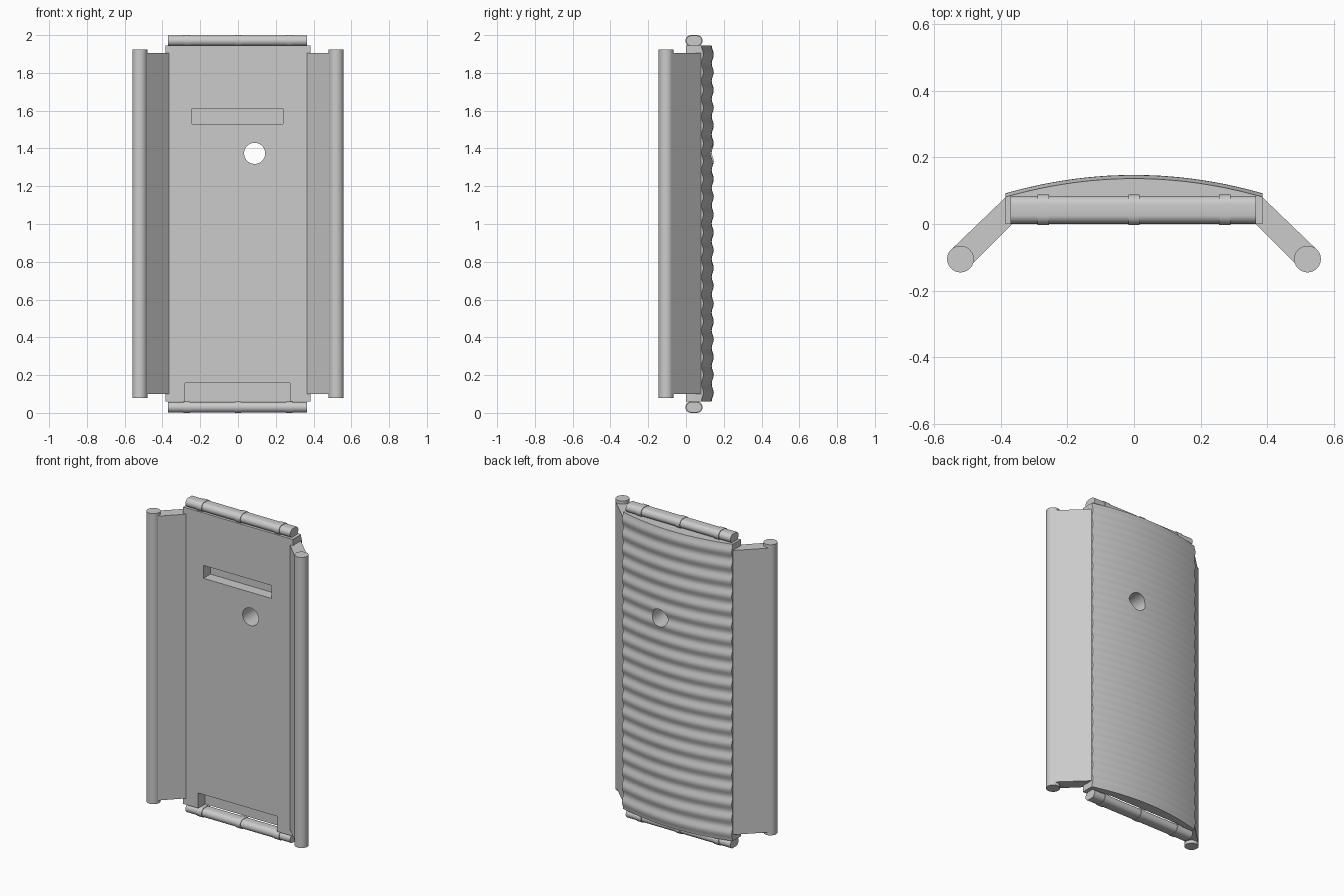
import bpy, bmesh, math
from mathutils import Vector

cube = bpy.data.objects.get("Cube")
if cube:
    bpy.data.objects.remove(cube, do_unlink=True)

grey = bpy.data.materials.new("plain grey")
grey.use_nodes = True
grey.diffuse_color = (0.6, 0.6, 0.6, 1)
grey.node_tree.nodes["Principled BSDF"].inputs["Base Color"].default_value = (0.6, 0.6, 0.6, 1)


def finish(name, bm):
    bmesh.ops.recalc_face_normals(bm, faces=bm.faces)
    mesh = bpy.data.meshes.new(name)
    bm.to_mesh(mesh)
    bm.free()
    mesh.materials.append(grey)
    obj = bpy.data.objects.new(name, mesh)
    bpy.context.collection.objects.link(obj)
    return obj


def smooth(obj, angle=35):
    bpy.ops.object.select_all(action='DESELECT')
    obj.select_set(True)
    bpy.context.view_layer.objects.active = obj
    bpy.ops.object.shade_smooth_by_angle(angle=math.radians(angle))


def prism(name, points, start, end, axis):
    """Sweep a closed outline along one axis."""
    def place(a, b, t):
        return Vector({'x': (t, a, b), 'y': (a, t, b), 'z': (a, b, t)}[axis])
    bm = bmesh.new()
    rings = [[bm.verts.new(place(a, b, t)) for a, b in points] for t in (start, end)]
    n = len(points)
    for ring in rings:
        bm.faces.new(ring)
    for i in range(n):
        j = (i + 1) % n
        bm.faces.new((rings[0][i], rings[0][j], rings[1][j], rings[1][i]))
    return finish(name, bm)


def stadium(a, b, r, flat=0.0, n=32):
    """Circle outline, stretched by a flat middle section."""
    pts = []
    for k in range(n):
        t = 2 * math.pi * (k + 0.5) / n
        pts.append((a + r * math.cos(t) + math.copysign(flat, math.cos(t)), b + r * math.sin(t)))
    return pts


def box(x0, x1, z0, z1):
    return [(x0, z0), (x1, z0), (x1, z1), (x0, z1)]


# Panel: flat front, bowed back with horizontal ridges
HALF, LOW, HIGH = 0.385, 0.06, 1.945
RIDGES, STEPS, COLS = 20, 8, 28
bm = bmesh.new()
rows = []
for i in range(RIDGES * STEPS + 1):
    z = LOW + (HIGH - LOW) * i / (RIDGES * STEPS)
    ridge = 0.0055 * (1 - math.cos(2 * math.pi * i / STEPS))
    row = []
    for j in range(COLS + 1):
        u = 2 * j / COLS - 1
        row.append(bm.verts.new((HALF * u, 0.136 - 0.055 * u * u + ridge, z)))
    rows.append(row)
for lower, upper in zip(rows, rows[1:]):
    for j in range(COLS):
        bm.faces.new((lower[j], lower[j + 1], upper[j + 1], upper[j]))
bl, br, tl, tr = [bm.verts.new((x, 0, z)) for z in (LOW, HIGH) for x in (-HALF, HALF)]
bm.faces.new((bl, br, tr, tl))
bm.faces.new(rows[0] + [br, bl])
bm.faces.new(rows[-1] + [tr, tl])
bm.faces.new([r[0] for r in rows] + [tl, bl])
bm.faces.new([r[-1] for r in rows] + [tr, br])
panel = finish("panel", bm)

# Slot, lower recess and round hole cut into the panel
cutters = [
    prism("slot_cutter", box(-0.243, 0.237, 1.53, 1.612), -0.1, 0.07, 'y'),
    prism("recess_cutter", box(-0.28, 0.275, 0.0, 0.157), -0.1, 0.07, 'y'),
    prism("hole_cutter", stadium(0.088, 1.374, 0.056), -0.1, 0.3, 'y'),
]
bpy.context.view_layer.objects.active = panel
for cutter in cutters:
    cutter.hide_render = True
    mod = panel.modifiers.new(cutter.name, 'BOOLEAN')
    mod.operation, mod.solver, mod.object = 'DIFFERENCE', 'EXACT', cutter
    bpy.ops.object.modifier_apply(modifier=mod.name)
for cutter in cutters:
    bpy.data.objects.remove(cutter, do_unlink=True)
smooth(panel)

# Angled side wings with upright rails
for side, s in (("left", 1), ("right", -1)):
    outline = [(0.365, 0), (0.385, 0.08), (0.548, -0.077), (0.52, -0.105), (0.491, -0.126)]
    prism(side + "_wing", [(s * x, y) for x, y in outline], 0.1, 1.905, 'z')
    smooth(prism(side + "_rail", stadium(s * 0.52, -0.105, 0.04), 0.08, 1.925, 'z'))

# Hinge bars across both ends, each with three bands
for end, z in (("top", 1.97), ("bottom", 0.03)):
    smooth(prism(end + "_hinge_bar", stadium(0.0425, z, 0.027, 0.0145), -0.37, 0.365, 'x'))
    for k, x in enumerate((-0.272, 0, 0.272)):
        smooth(prism(f"{end}_hinge_band_{k + 1}", stadium(0.0425, z, 0.03, 0.0155),
                     x - 0.017, x + 0.017, 'x'))
